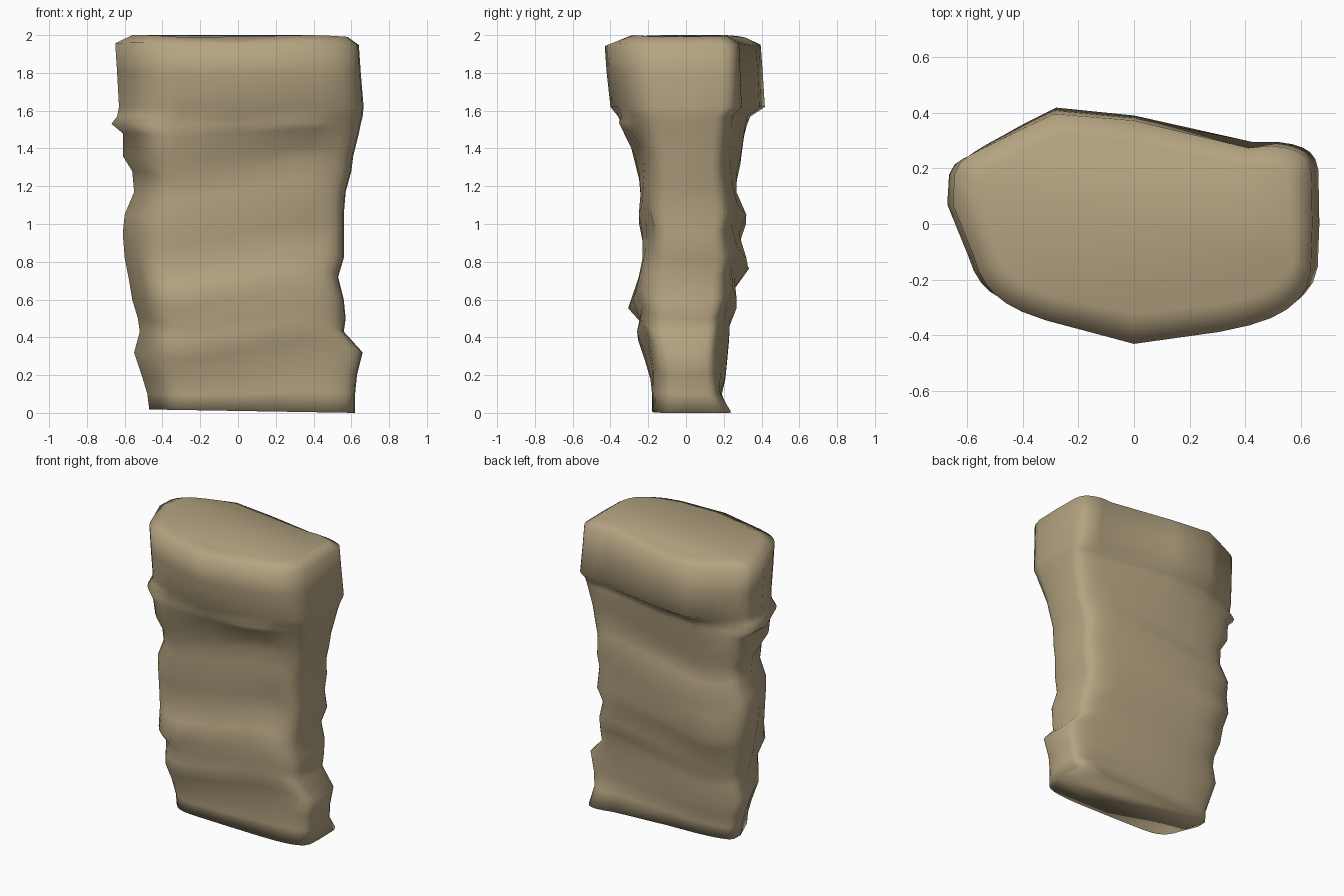
import bpy
import math

if "Cube" in bpy.data.objects:
    bpy.data.objects.remove(bpy.data.objects["Cube"])

# One flat sandstone colour
stone = bpy.data.materials.new("sandstone_tan")
stone.use_nodes = True
colour = (.46, .37, .22, 1)
stone.diffuse_color = colour
shader = stone.node_tree.nodes["Principled BSDF"]
shader.inputs["Base Color"].default_value = colour
shader.inputs["Roughness"].default_value = .9

SIDES = 32

# Height, then reach towards -x, +x, front and back
rows = [(0, .47, .62, .18, .2), (.1, .48, .62, .18, .19), (.2, .51, .63, .19, .21),
        (.32, .55, .66, .22, .22), (.43, .52, .56, .26, .23), (.5, .53, .57, .25, .23),
        (.6, .56, .56, .28, .27), (.72, .58, .53, .25, .28), (.82, .6, .56, .23, .32),
        (.95, .61, .56, .23, .28), (1.05, .6, .56, .25, .32), (1.17, .55, .57, .24, .29),
        (1.28, .56, .6, .25, .28), (1.36, .61, .61, .27, .29), (1.48, .61, .64, .31, .31)]
rows += [(1.53, .67, .65, .34, .33), (1.57, .64, .66, .36, .35), (1.62, .63, .665, .4, .43),
         (1.8, .64, .65, .42, .42), (1.96, .65, .64, .43, .41), (2, .56, .58, .32, .32)]

# Folds and dents: x, height, width, thickness, push outwards
front_folds = [(-.3, .6, .2, .05, .03), (-.25, .5, .2, .05, -.03), (.4, .9, .1, .1, -.03),
               (.33, 1.5, .1, .06, .06)]
back_folds = [(.37, 1.8, .06, .16, -.06), (-.4, .85, .15, .1, .03), (.4, .55, .15, .1, .03),
              (-.1, .7, .3, .06, -.03), (-.1, 1.2, .3, .08, -.03), (.6, 0, .2, .05, .06)]


def smooth_step(value, low, high):
    t = min(max((value - low) / (high - low), 0), 1)
    return t * t * (3 - 2 * t)


def bump(distance, width):
    return math.exp(-(distance / width) ** 2)


def rounded(value, power):
    """Turn a circle coordinate into that of a rounded block."""
    return math.copysign(abs(round(value, 4)) ** power, value)


def corner_power(on_left, facing_front):
    """Smaller powers make squarer corners."""
    if facing_front:
        return .35 if on_left else .45
    return .5 if on_left else .27


def head_depth(x, facing_front):
    """Share of the depth kept by the head: a prow in front, a hump behind."""
    if facing_front:
        slope = .6 if x < 0 else .3
        return 1 - slope * abs(x)
    return .7 + .32 * bump(x + .18, .27)


def shaft_depth(x, facing_front, height):
    """Share of the depth kept by the shaft, thinner along its +x edge."""
    slope = .2 if facing_front else .4
    return 1 - slope * max(0, x) * smooth_step(height, 0, .3)


def place(angle, row):
    height, reach_left, reach_right, reach_front, reach_back = row
    on_left = math.cos(angle) < 0
    facing_front = math.sin(angle) < 0
    power = corner_power(on_left, facing_front)
    across = rounded(math.cos(angle), power)
    along = rounded(math.sin(angle), power)

    # The -x flank runs in from a nose set behind the middle
    x = across * (reach_left if on_left else reach_right)
    if on_left and facing_front:
        x *= 1 - .14 * math.sqrt(-along)
    head = smooth_step(height, 1.45, 1.62)
    depth = (1 - head) * shaft_depth(x, facing_front, height) + head * head_depth(x, facing_front)
    y = along * depth * (reach_front if facing_front else reach_back)
    if on_left:
        y += .07 * across ** 8 * (1 - abs(along) / 2)

    # Local folds on the broad faces
    folds = front_folds if facing_front else back_folds
    for fold_x, fold_z, width, thickness, push in folds:
        y += along * push * bump(x - fold_x, width) * bump(height - fold_z, thickness)

    # Slanting strata, fading out at the ends and at the flanks
    fade = smooth_step(height, 0, .4) - smooth_step(height, 1.3, 1.6)
    lift = x * fade * max(0, 1 - across ** 2) / 4

    # Uneven base and rim
    if row is rows[0]:
        lift = (reach_right - x) / 60
    elif height > 1.9:
        lift = .01 * math.sin(7 * x - 1) - .01
    return x, y, height + lift


# Loft the pillar and close both ends
angles = [math.tau * i / SIDES for i in range(SIDES)]
verts = [place(angle, row) for row in rows for angle in angles]
faces = [tuple(reversed(range(SIDES)))]
for low in range(0, len(verts) - SIDES, SIDES):
    for i in range(SIDES):
        j = (i + 1) % SIDES
        faces.append((low + i, low + j, low + SIDES + j, low + SIDES + i))
faces.append(tuple(range(len(verts) - SIDES, len(verts))))

mesh = bpy.data.meshes.new("rock_pillar")
mesh.from_pydata(verts, [], faces)
mesh.materials.append(stone)
for polygon in mesh.polygons:
    polygon.use_smooth = True
pillar = bpy.data.objects.new("rock_pillar", mesh)
bpy.context.collection.objects.link(pillar)
